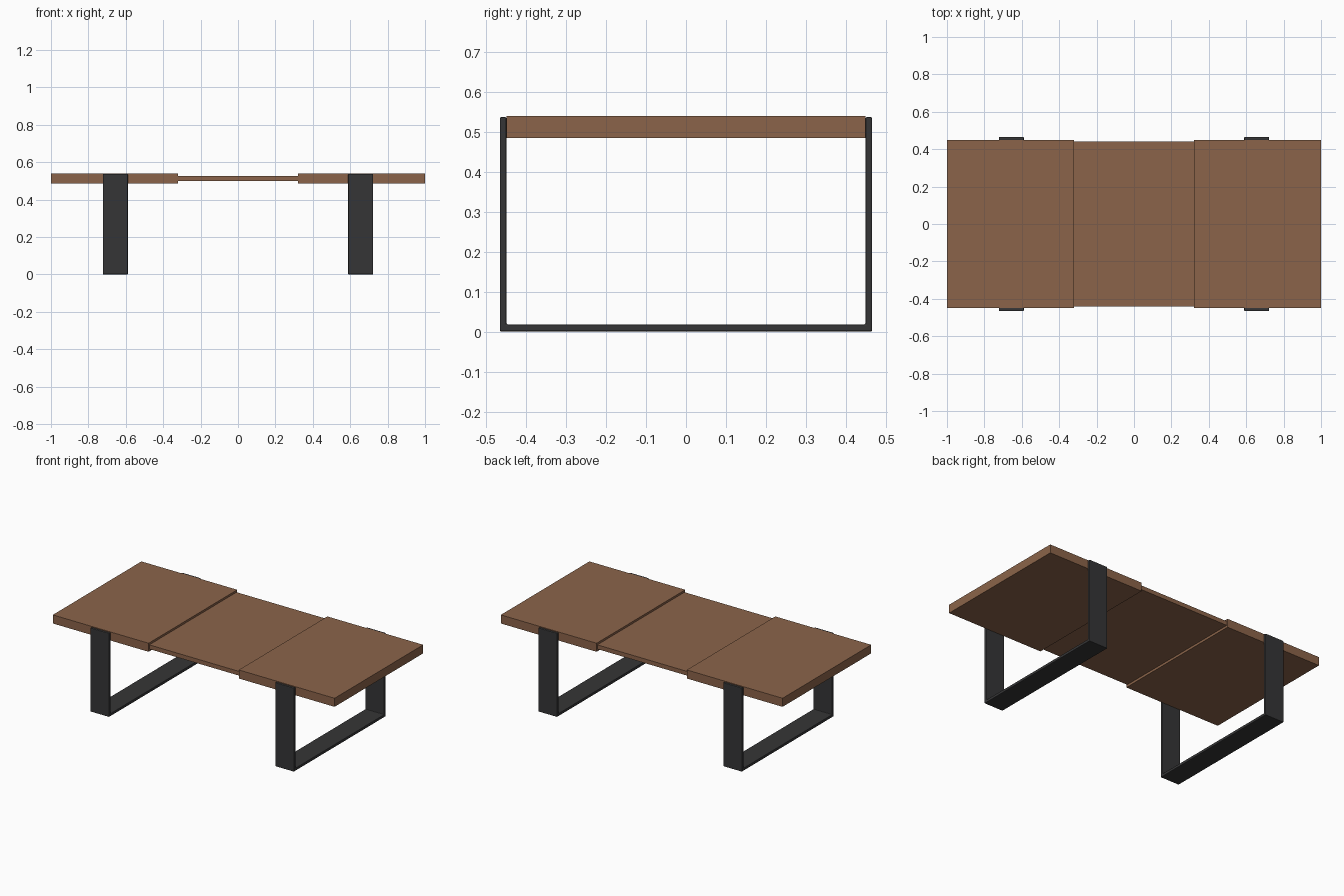
import bpy
import bmesh
from mathutils import Vector

cube = bpy.data.objects.get("Cube")
if cube:
    bpy.data.objects.remove(cube, do_unlink=True)


def material(name, color):
    mat = bpy.data.materials.new(name)
    mat.use_nodes = True
    mat.diffuse_color = color
    mat.node_tree.nodes["Principled BSDF"].inputs["Base Color"].default_value = color
    return mat


wood = material("brown wood", (0.26, 0.127, 0.068, 1))
metal = material("dark metal", (0.036, 0.036, 0.037, 1))


def extrude_profile(name, profile, x0, x1, mat, bevel=0):
    """Extrude a closed (y, z) outline along x."""
    bm = bmesh.new()
    face = bm.faces.new([bm.verts.new((x0, y, z)) for y, z in profile])
    moved = bmesh.ops.extrude_face_region(bm, geom=[face])["geom"]
    verts = [v for v in moved if isinstance(v, bmesh.types.BMVert)]
    bmesh.ops.translate(bm, verts=verts, vec=Vector((x1 - x0, 0, 0)))
    bmesh.ops.recalc_face_normals(bm, faces=bm.faces[:])
    mesh = bpy.data.meshes.new(name)
    bm.to_mesh(mesh)
    bm.free()
    mesh.materials.append(mat)
    obj = bpy.data.objects.new(name, mesh)
    bpy.context.collection.objects.link(obj)
    if bevel:
        mod = obj.modifiers.new("soft edges", "BEVEL")
        mod.width = bevel
        mod.segments = 2
    return obj


def board(name, x0, x1, half_y, z0, z1):
    outline = [(-half_y, z0), (half_y, z0), (half_y, z1), (-half_y, z1)]
    return extrude_profile(name, outline, x0, x1, wood)


# Table top: two thick end boards and a thinner, recessed middle leaf
board("right_top", -1, -0.32, 0.449, 0.485, 0.54)
board("left_top", 0.32, 1, 0.449, 0.485, 0.54)
board("middle_leaf", -0.32, 0.32, 0.442, 0.5, 0.527)

# Flat-bar U-shaped legs wrapping the sides of the top
outer, inner, top, bar = 0.466, 0.449, 0.537, 0.018
u_shape = [(-outer, 0), (outer, 0), (outer, top), (inner, top),
           (inner, bar), (-inner, bar), (-inner, top), (-outer, top)]
for side, x in (("right", -0.656), ("left", 0.656)):
    extrude_profile(side + "_leg_frame", u_shape, x - 0.067, x + 0.067, metal, 0.004)
